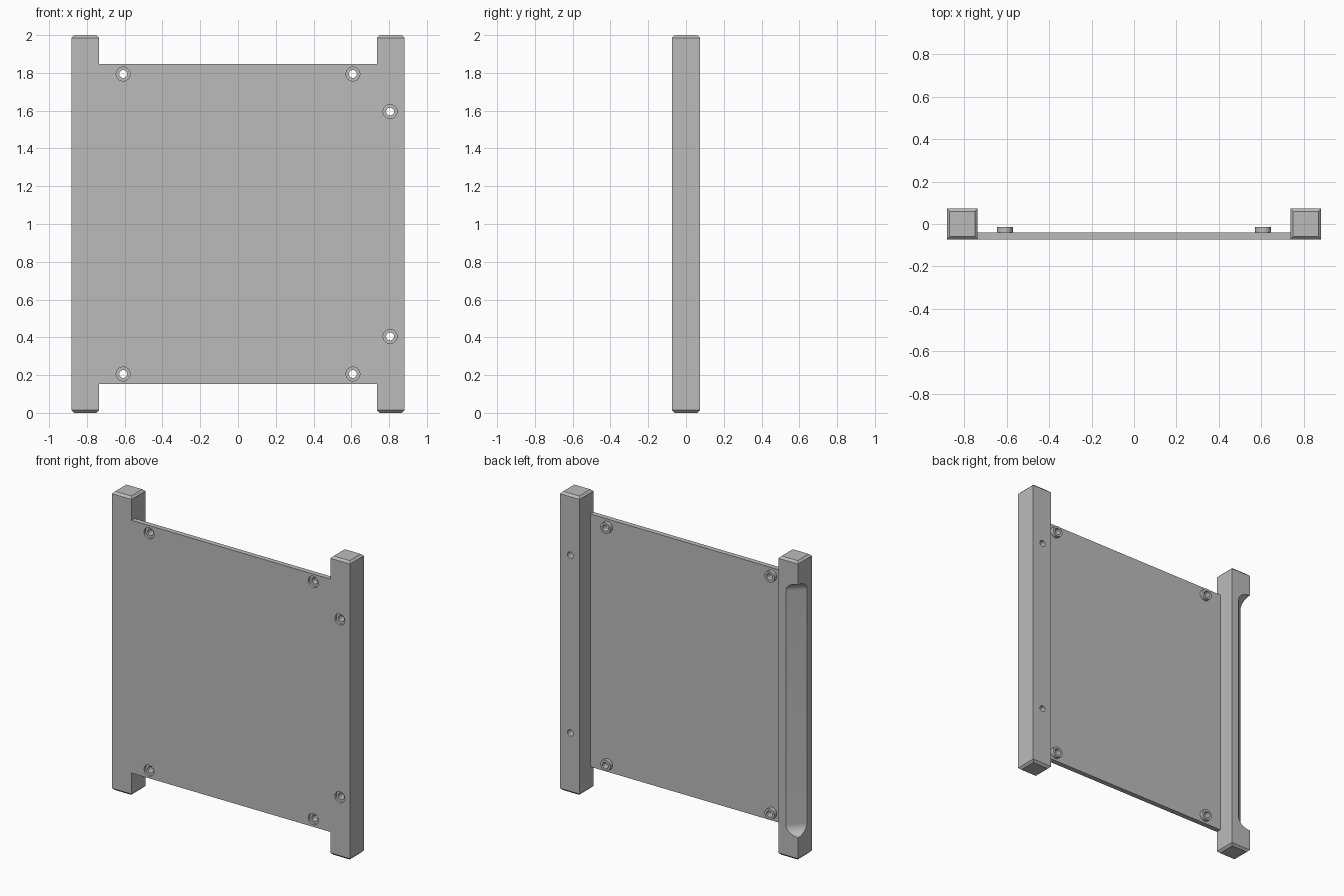
import bpy
import bmesh
from math import cos, sin, pi, radians
from mathutils import Matrix, Vector

cube = bpy.data.objects.get("Cube")
if cube:
    bpy.data.objects.remove(cube, do_unlink=True)

grey = bpy.data.materials.new("plain_grey")
grey.use_nodes = True
grey.diffuse_color = (0.5, 0.5, 0.5, 1)
grey.node_tree.nodes["Principled BSDF"].inputs["Base Color"].default_value = (0.5, 0.5, 0.5, 1)

HALF = 0.073            # half of the square post section
POST_X = 0.882 - HALF   # post centre
PANEL_BACK = -0.039
BOSS_BACK = -0.014
MARGIN = 0.154          # panel and grip distance from the post ends
HOLE_R, BORE_R, BORE_DEPTH = 0.021, 0.037, 0.016


def finish(name, bm):
    bmesh.ops.recalc_face_normals(bm, faces=bm.faces)
    mesh = bpy.data.meshes.new(name)
    bm.to_mesh(mesh)
    bm.free()
    mesh.materials.append(grey)
    obj = bpy.data.objects.new(name, mesh)
    bpy.context.collection.objects.link(obj)
    return obj


def box(bm, lo, hi):
    lo, hi = Vector(lo), Vector(hi)
    size = Matrix.Diagonal((*(hi - lo), 1))
    return bmesh.ops.create_cube(bm, size=1, matrix=Matrix.Translation((lo + hi) / 2) @ size)


def cylinder(bm, x, z, r, y0, y1):
    place = Matrix.Translation((x, (y0 + y1) / 2, z)) @ Matrix.Rotation(pi / 2, 4, "X")
    bmesh.ops.create_cone(bm, cap_ends=True, segments=32, radius1=r, radius2=r,
                          depth=y1 - y0, matrix=place)


def cut(obj, cutter):
    mod = obj.modifiers.new("cut", "BOOLEAN")
    mod.operation = "DIFFERENCE"
    mod.solver = "EXACT"
    mod.object = cutter
    bpy.context.view_layer.objects.active = obj
    bpy.ops.object.modifier_apply(modifier=mod.name)
    bpy.data.objects.remove(cutter, do_unlink=True)


def drill(obj, spots):
    # through holes, then wider recesses at the front
    for r, depth in ((HOLE_R, 0.3), (BORE_R, BORE_DEPTH)):
        bm = bmesh.new()
        for x, z in spots:
            cylinder(bm, x, z, r, -HALF - 0.1, -HALF + depth)
        cutter = finish("drill_cutter", bm)
        cutter.hide_render = True
        cut(obj, cutter)


def post(name, x):
    # square bar with chamfered ends
    bm = bmesh.new()
    box(bm, (x - HALF, -HALF, 0), (x + HALF, HALF, 2))
    ends = [e for e in bm.edges if abs(e.verts[0].co.z - e.verts[1].co.z) < 0.01]
    bmesh.ops.bevel(bm, geom=ends, offset=0.014, segments=1, affect="EDGES")
    return finish(name, bm)


def grip_cutter():
    # diagonal slot with filleted ends, taken off the outer back corner
    depth, out = 0.065, 0.08
    profile = [(out, MARGIN)]
    for i in range(13):
        a = i / 12 * pi / 2
        profile.append((-depth * sin(a), MARGIN + depth * (1 - cos(a))))
    profile += [(u, 2 - z) for u, z in reversed(profile)]
    corner = Vector((-POST_X - HALF, HALF, 0))
    outward = Vector((-1, 1, 0)).normalized()
    across = Vector((1, 1, 0)).normalized()
    bm = bmesh.new()
    verts = [bm.verts.new(corner + outward * u - across * 0.2 + Vector((0, 0, z)))
             for u, z in profile]
    face = bm.faces.new(verts)
    new = bmesh.ops.extrude_face_region(bm, geom=[face])["geom"]
    bmesh.ops.translate(bm, vec=across * 0.4,
                        verts=[v for v in new if isinstance(v, bmesh.types.BMVert)])
    cutter = finish("grip_cutter", bm)
    cutter.hide_render = True
    return cutter


# Posts
left_post = post("left_post", POST_X)
drill(left_post, [(0.805, 0.405), (0.805, 1.595)])
right_post = post("right_post", -POST_X)
cut(right_post, grip_cutter())

# Panel between the posts, flush with their fronts
spots = [(x, z) for x in (-0.608, 0.608) for z in (0.206, 1.794)]
bm = bmesh.new()
inner = POST_X - HALF
box(bm, (-inner, -HALF, MARGIN), (inner, PANEL_BACK, 2 - MARGIN))
panel = finish("panel", bm)
drill(panel, spots)

# Raised rings behind the panel holes
bm = bmesh.new()
for x, z in spots:
    cylinder(bm, x, z, BORE_R, PANEL_BACK, BOSS_BACK)
bosses = finish("screw_bosses", bm)
drill(bosses, spots)

# Smooth round walls, keep edges sharp
bpy.ops.object.select_all(action="DESELECT")
for obj in (left_post, right_post, panel, bosses):
    obj.select_set(True)
bpy.context.view_layer.objects.active = panel
bpy.ops.object.shade_smooth_by_angle(angle=radians(30))
